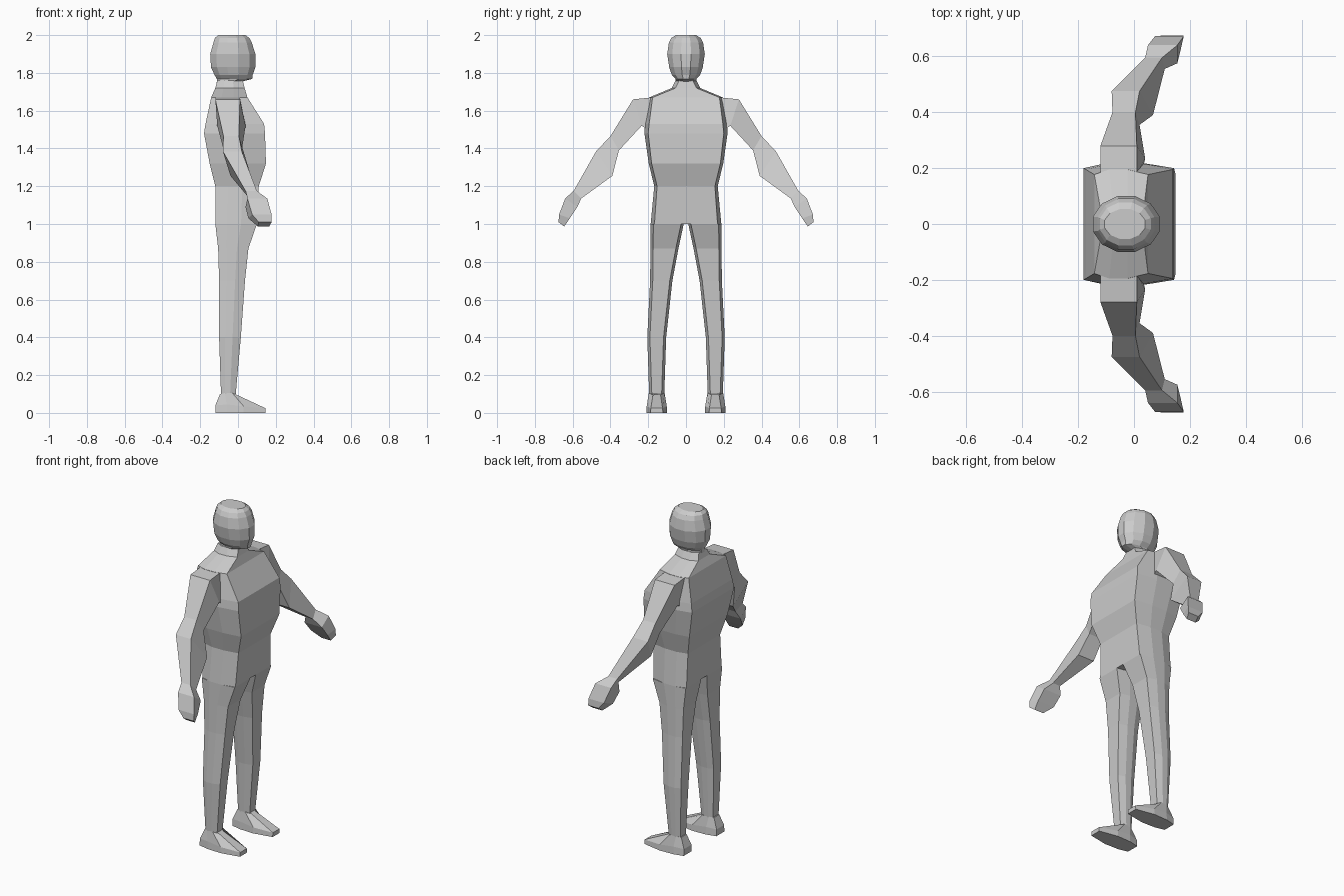
import bpy, bmesh, math

if "Cube" in bpy.data.objects:
    bpy.data.objects.remove(bpy.data.objects["Cube"])


def loft(name, rings, mirror=False):
    """Skin a list of equal-length point rings, cap the ends, optionally mirror over y."""
    bm = bmesh.new()
    vr = [[bm.verts.new(p) for p in r] for r in rings]
    n = len(rings[0])
    for a, b in zip(vr, vr[1:]):
        for i in range(n):
            j = (i + 1) % n
            bm.faces.new((a[i], a[j], b[j], b[i]))
    bm.faces.new(vr[0])
    bm.faces.new(vr[-1])
    bmesh.ops.recalc_face_normals(bm, faces=bm.faces)
    me = bpy.data.meshes.new(name)
    bm.to_mesh(me)
    bm.free()
    ob = bpy.data.objects.new(name, me)
    bpy.context.collection.objects.link(ob)
    if mirror:
        m = ob.modifiers.new("Mirror", 'MIRROR')
        m.use_axis = (False, True, False)
    return ob


def body_ring(z, xb, xf, yi, yo, inset):
    """Eight-sided section: flat front and back panels, chamfered sides."""
    a, b = xb + (xf - xb) * 0.28, xb + (xf - xb) * 0.62
    return [(xf, yo - inset, z), (b, yo, z), (a, yo, z), (xb, yo - inset, z),
            (xb, yi + inset, z), (a, yi, z), (b, yi, z), (xf, yi + inset, z)]


# Torso, from crotch to the base of the neck: z, back x, front x, half width, inset
torso = [(1.0, -.12, .10, .187, .02), (1.2, -.12, .11, .168, .015),
         (1.32, -.15, .148, .197, .015), (1.48, -.18, .143, .22, .02),
         (1.53, -.172, .138, .217, .022), (1.67, -.142, .05, .195, .018),
         (1.72, -.12, .035, .075, .02), (1.76, -.11, .025, .055, .02)]
loft("torso", [body_ring(z, b, f, -w, w, i) for z, b, f, w, i in torso])

# Legs: z, back x, front x, inner y, outer y
legs = [(1.0, -.12, .10, .012, .187), (.87, -.105, .055, .04, .188),
        (.7, -.1, .037, .072, .19), (.4, -.1, .015, .105, .205),
        (.1, -.09, -.012, .115, .195)]
loft("leg", [body_ring(*s, .014) for s in legs], True)


# Feet: heel, ankle sides, ball and toe on each level
def foot_ring(levels, g):
    stations = [(-.12, .038), (-.06, .052), (.03, .055), (.145, .033)]
    pts = [(levels[i][0], .155 + (w - g), levels[i][1]) for i, (x, w) in enumerate(stations)]
    return pts + [(x, .31 - y, z) for x, y, z in reversed(pts)]


loft("foot", [
    foot_ring([(-.12, 0), (-.06, 0), (.03, 0), (.145, 0)], 0),
    foot_ring([(-.12, .04), (-.06, .045), (.03, .035), (.145, .025)], .002),
    foot_ring([(-.095, .1), (-.07, .105), (-.03, .105), (-.005, .095)], .013)], True)


# Arms: outer (y, z), inner (y, z), outer x range, inner x range
def arm_ring(oy, oz, iy, iz, ob, of, ib, jf):
    return [(ob, oy, oz), (of, oy, oz), (jf, iy, iz), (ib, iy, iz)]


arm = [(.18, 1.67, .19, 1.49, -.12, .01, -.10, .03),
       (.28, 1.66, .235, 1.52, -.12, .01, -.11, .04),
       (.40, 1.465, .355, 1.39, -.077, .005, -.075, .02),
       (.476, 1.385, .39, 1.255, -.08, .02, -.04, .068),
       (.595, 1.175, .555, 1.135, .04, .10, .06, .11),
       (.64, 1.135, .575, 1.09, .05, .155, .04, .155),
       (.672, 1.05, .615, 1.03, .075, .178, .055, .165),
       (.675, 1.01, .645, .987, .11, .178, .105, .165)]
loft("arm", [arm_ring(*s) for s in arm], True)


# Head and neck: z, back x, front x, half width
def head_ring(z, xb, xf, w, n=12):
    c, r = (xb + xf) / 2, (xf - xb) / 2
    pts = []
    for i in range(n):
        a = 2 * math.pi * (i + .5) / n
        ca, sa = math.cos(a), math.sin(a)
        pts.append((c + r * ca / math.cos(math.pi / n), w * sa, z))
    return pts


head = [(1.70, -.12, .03, .06), (1.755, -.112, .025, .055), (1.768, -.112, .075, .058),
        (1.79, -.125, .078, .078), (1.83, -.143, .092, .092), (1.90, -.147, .092, .103),
        (1.96, -.13, .073, .094), (1.985, -.122, .06, .08), (2.0, -.105, .04, .055)]
loft("head", [head_ring(*s) for s in head])
